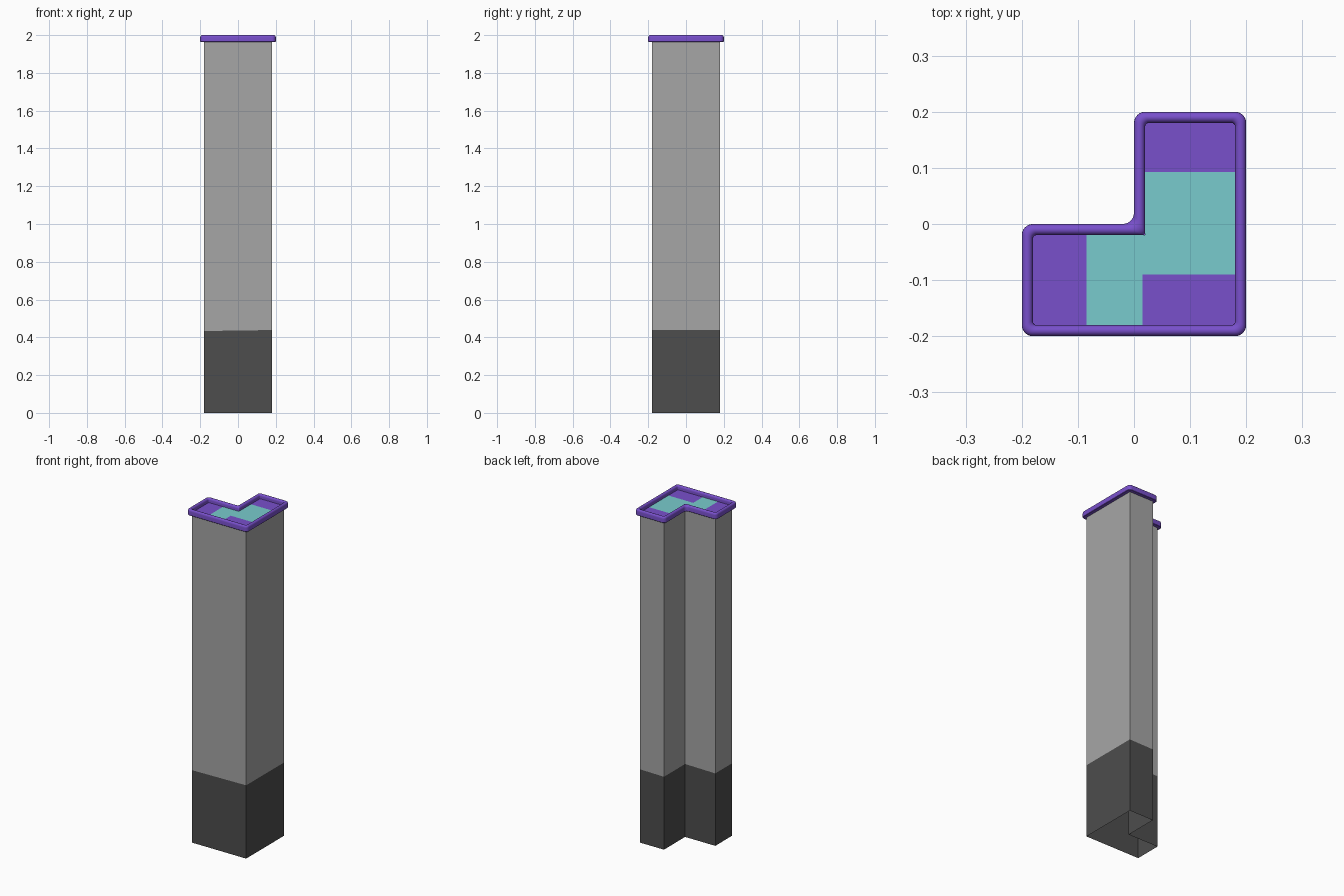
import bpy, bmesh, math
from mathutils import Vector

if "Cube" in bpy.data.objects:
    bpy.data.objects.remove(bpy.data.objects["Cube"])


def mat(name, rgb):
    m = bpy.data.materials.new(name)
    m.diffuse_color = (*rgb, 1)
    m.use_nodes = True
    m.node_tree.nodes["Principled BSDF"].inputs["Base Color"].default_value = m.diffuse_color
    return m


PURPLE = mat("purple", (0.19, 0.08, 0.60))
TEAL = mat("teal", (0.19, 0.60, 0.61))
GREY = mat("mid grey", (0.38, 0.38, 0.38))
DARK = mat("dark grey", (0.075, 0.075, 0.075))

# L-shaped footprint, counter-clockwise
FOOT = [Vector(p) for p in
        [(-.2, -.2), (.2, -.2), (.2, .2), (0, .2), (0, 0), (-.2, 0)]]


def footprint(inset, radius=0.0, segs=6):
    """Footprint moved inwards, with optionally rounded corners."""
    pts = []
    for i, c in enumerate(FOOT):
        e0 = (c - FOOT[i - 1]).normalized()
        e1 = (FOOT[(i + 1) % len(FOOT)] - c).normalized()
        p = c + inset * (Vector((-e0.y, e0.x)) + Vector((-e1.y, e1.x)))
        if radius == 0:
            pts.append(p)
            continue
        centre = p + radius * (e1 - e0)
        for k in range(segs + 1):
            t = k / segs * math.pi / 2
            pts.append(centre - radius * (math.cos(t) * e1 - math.sin(t) * e0))
    return pts


def finish(bm, name, mats):
    me = bpy.data.meshes.new(name)
    bm.to_mesh(me)
    bm.free()
    for m in mats:
        me.materials.append(m)
    ob = bpy.data.objects.new(name, me)
    bpy.context.collection.objects.link(ob)
    return ob


def bridge(bm, a, b, material=0):
    for i in range(len(a)):
        j = (i + 1) % len(a)
        bm.faces.new((a[i], a[j], b[j], b[i])).material_index = material


# Walls: open-bottomed shell, dark base band with a slightly sloping top
bm = bmesh.new()
outline = footprint(0.02)
levels = [lambda p: 0.0, lambda p: 0.436 + 0.014 * p.x, lambda p: 1.97]
rings = [[bm.verts.new((p.x, p.y, z(p))) for p in outline] for z in levels]
bridge(bm, rings[0], rings[1], 0)
bridge(bm, rings[1], rings[2], 1)
finish(bm, "tower_walls", [DARK, GREY])

# Rounded parapet rim: (inset, height, corner radius) from underside to inner foot
profile = [(.02, 1.964, .001), (.002, 1.964, .018), (0, 1.966, .02), (0, 1.988, .02)]
for k in range(1, 9):
    t = math.pi * k / 8
    profile.append((.01 - .01 * math.cos(t), 1.988 + .012 * math.sin(t),
                    .02 - .014 * k / 8))
profile.append((.02, 1.972, .006))
bm = bmesh.new()
rings = [[bm.verts.new((p.x, p.y, z)) for p in footprint(d, r)] for d, z, r in profile]
for a, b in zip(rings, rings[1:]):
    bridge(bm, a, b)
rim = finish(bm, "parapet_rim", [PURPLE])
bpy.context.view_layer.objects.active = rim
rim.select_set(True)
bpy.ops.object.shade_smooth_by_angle(angle=math.radians(40))

# Roof deck: rectangles (x0, y0, x1, y1), purple corner pads and teal middle
pads = [(-.18, -.18, -.085, -.02, 0), (.015, -.18, .18, -.09, 0),
        (.02, .093, .18, .18, 0), (-.085, -.18, .015, -.02, 1),
        (.015, -.09, .18, -.02, 1), (.02, -.02, .18, .093, 1)]
bm = bmesh.new()
for x0, y0, x1, y1, m in pads:
    vs = [bm.verts.new((x, y, 1.974)) for x, y in
          [(x0, y0), (x1, y0), (x1, y1), (x0, y1)]]
    bm.faces.new(vs).material_index = m
finish(bm, "roof_deck", [PURPLE, TEAL])
